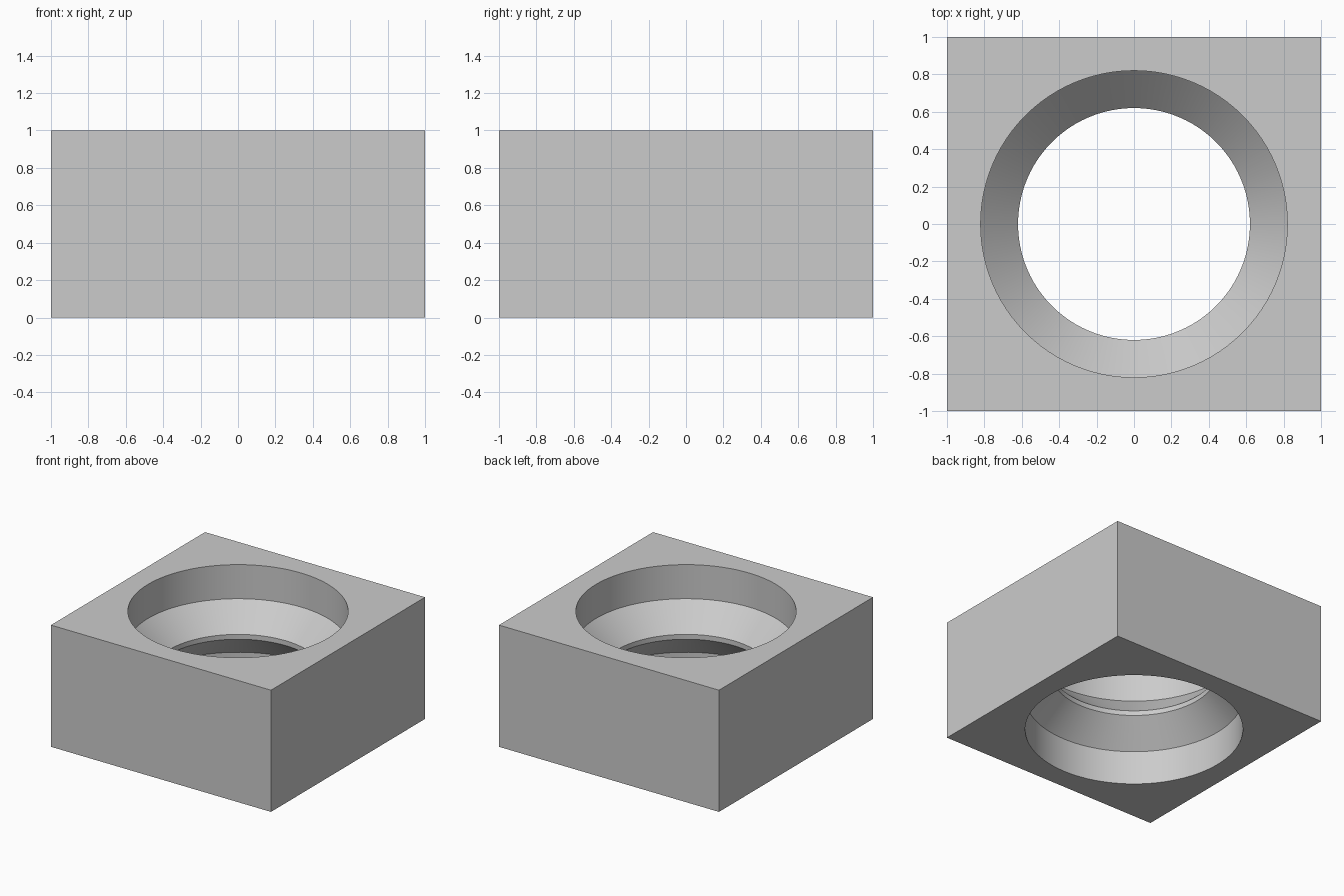
import bpy
import bmesh
import math

SEGMENTS = 96
WIDE, NARROW = 0.82, 0.62

default = bpy.data.objects.get("Cube")
if default:
    bpy.data.objects.remove(default, do_unlink=True)

# One plain grey
grey = bpy.data.materials.new("light_grey")
grey.use_nodes = True
colour = (0.6, 0.6, 0.6, 1)
grey.diffuse_color = colour
grey.node_tree.nodes["Principled BSDF"].inputs["Base Color"].default_value = colour


def make_object(name, bm):
    bmesh.ops.recalc_face_normals(bm, faces=bm.faces)
    mesh = bpy.data.meshes.new(name)
    bm.to_mesh(mesh)
    bm.free()
    mesh.materials.append(grey)
    obj = bpy.data.objects.new(name, mesh)
    bpy.context.collection.objects.link(obj)
    return obj


# Square block
bm = bmesh.new()
bmesh.ops.create_cube(bm, size=2)
for v in bm.verts:
    v.co.z = (v.co.z + 1) / 2
block = make_object("bored_block", bm)

# Turned cutter: wide bore, 45 degree taper, narrow neck, and the same mirrored
lower = [(WIDE, -0.1), (WIDE, 0.28), (NARROW, 0.48)]
profile = lower + [(r, 1 - z) for r, z in reversed(lower)]
bm = bmesh.new()
rings = []
for r, z in profile:
    ring = bmesh.ops.create_circle(bm, segments=SEGMENTS, radius=r)["verts"]
    for v in ring:
        v.co.z = z
    rings.append(ring)
for a, b in zip(rings, rings[1:]):
    for i in range(SEGMENTS):
        j = (i + 1) % SEGMENTS
        bm.faces.new((a[i], a[j], b[j], b[i]))
bm.faces.new(rings[0])
bm.faces.new(rings[-1])
cutter = make_object("bore_cutter", bm)
cutter.hide_render = True

# Cut the bore through the block
cut = block.modifiers.new("bore", "BOOLEAN")
cut.operation = "DIFFERENCE"
cut.solver = "EXACT"
cut.object = cutter
bpy.ops.object.select_all(action="DESELECT")
bpy.context.view_layer.objects.active = block
block.select_set(True)
bpy.ops.object.modifier_apply(modifier=cut.name)
bpy.data.objects.remove(cutter, do_unlink=True)

# Smooth round walls, sharp edges
bpy.ops.object.shade_smooth_by_angle(angle=math.radians(30))
